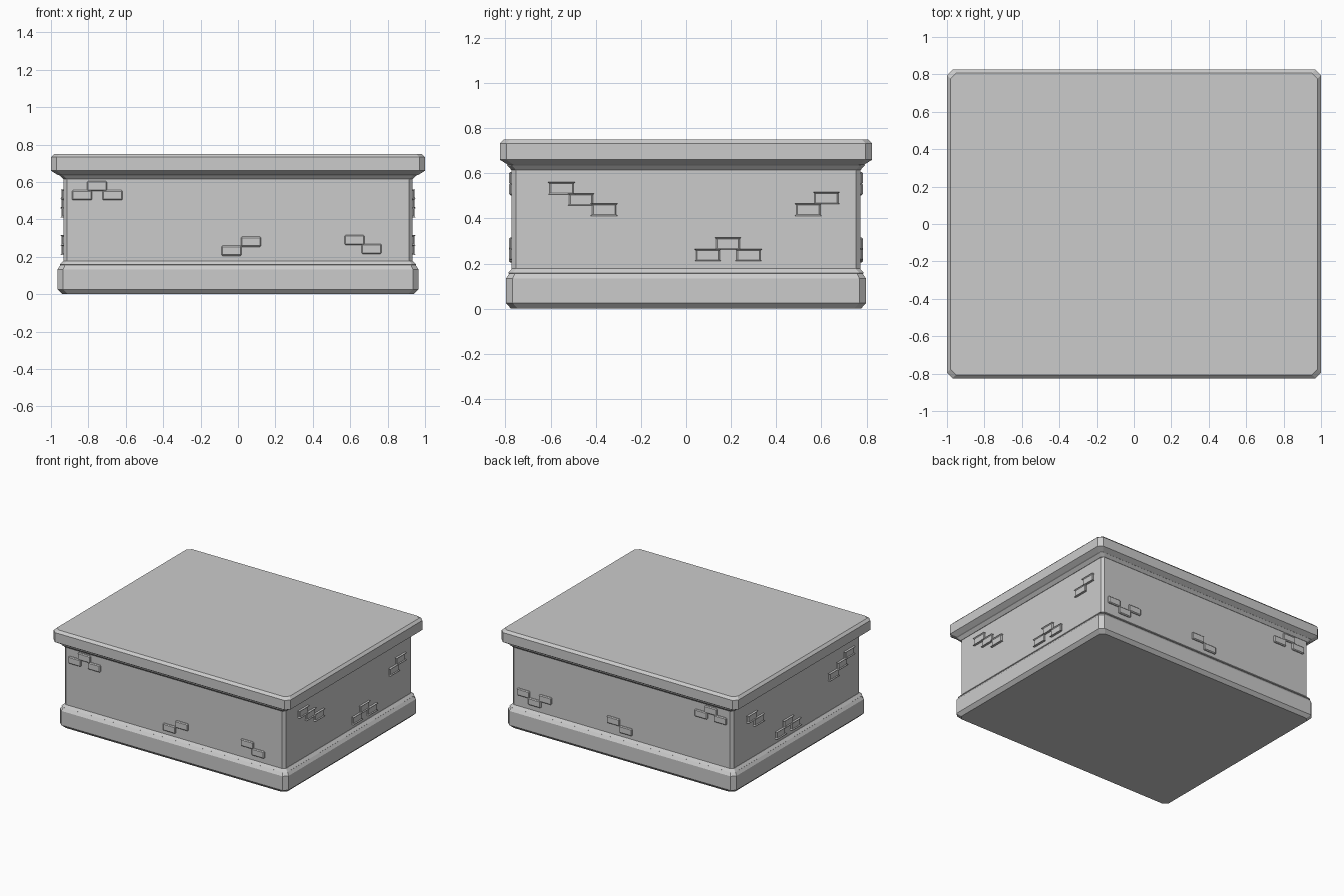
import bpy, bmesh

if "Cube" in bpy.data.objects:
    bpy.data.objects.remove(bpy.data.objects["Cube"])


def stack(name, rings):
    """Closed solid from chamfered rectangles: (half x, half y, z, corner chamfer)."""
    bm = bmesh.new()
    loops = []
    for hx, hy, z, c in rings:
        pts = [(hx - c, -hy), (hx, c - hy), (hx, hy - c), (hx - c, hy),
               (c - hx, hy), (-hx, hy - c), (-hx, c - hy), (c - hx, -hy)]
        loops.append([bm.verts.new((x, y, z)) for x, y in pts])
    for a, b in zip(loops, loops[1:]):
        for i in range(8):
            j = (i + 1) % 8
            bm.faces.new((a[i], a[j], b[j], b[i]))
    bm.faces.new(loops[0][::-1])
    bm.faces.new(loops[-1])
    finish(bm, name)


def finish(bm, name):
    mesh = bpy.data.meshes.new(name)
    bm.to_mesh(mesh)
    bm.free()
    obj = bpy.data.objects.new(name, mesh)
    bpy.context.collection.objects.link(obj)


def bricks(name, centres, axis, sign):
    """Bevelled bricks standing slightly proud of one wall."""
    bm = bmesh.new()
    for along, z in centres:
        made = bmesh.ops.create_cube(bm, size=1)["verts"]
        for v in made:
            w, d, h = v.co.x * 0.107, v.co.y * 0.03, v.co.z * 0.054
            if axis == "y":
                v.co = (along + w, sign * 0.769 + d, z + h)
            else:
                v.co = (sign * 0.928 + d, along + w, z + h)
        edges = list({e for v in made for e in v.link_edges})
        bmesh.ops.bevel(bm, geom=edges, offset=0.006, segments=1,
                        affect='EDGES')
    bmesh.ops.recalc_face_normals(bm, faces=bm.faces)
    finish(bm, name)


# Plinth with stepped top
stack("base", [(0.94, 0.775, 0.0, 0.03), (0.965, 0.798, 0.025, 0.03),
               (0.965, 0.798, 0.133, 0.03), (0.95, 0.783, 0.155, 0.025),
               (0.953, 0.788, 0.158, 0.02), (0.935, 0.772, 0.177, 0.02)])

# Main block
stack("body", [(0.932, 0.772, 0.16, 0.018), (0.932, 0.772, 0.63, 0.018)])

# Overhanging slab with moulded underside
stack("top_slab", [(0.935, 0.774, 0.615, 0.02), (0.955, 0.793, 0.635, 0.02),
                   (0.965, 0.79, 0.638, 0.025), (1.0, 0.825, 0.66, 0.03),
                   (1.0, 0.825, 0.732, 0.03), (0.982, 0.807, 0.75, 0.03)])

# Exposed bricks on each wall: (position along wall, height)
upper = [(-0.834, 0.529), (-0.754, 0.578), (-0.671, 0.529)]
middle = [(-0.035, 0.232), (0.07, 0.28)]
bricks("front_bricks", upper + middle + [(0.623, 0.289), (0.714, 0.242)], "y", -1)
bricks("back_bricks", upper + middle +
       [(0.83, 0.288), (0.735, 0.24), (0.645, 0.288)], "y", 1)
side = [(-0.551, 0.533), (-0.465, 0.483), (-0.363, 0.438),
        (0.097, 0.237), (0.186, 0.288), (0.277, 0.237),
        (0.542, 0.438), (0.622, 0.49)]
bricks("right_bricks", side, "x", 1)
bricks("left_bricks", [(y - 0.08, z) for y, z in side], "x", -1)
